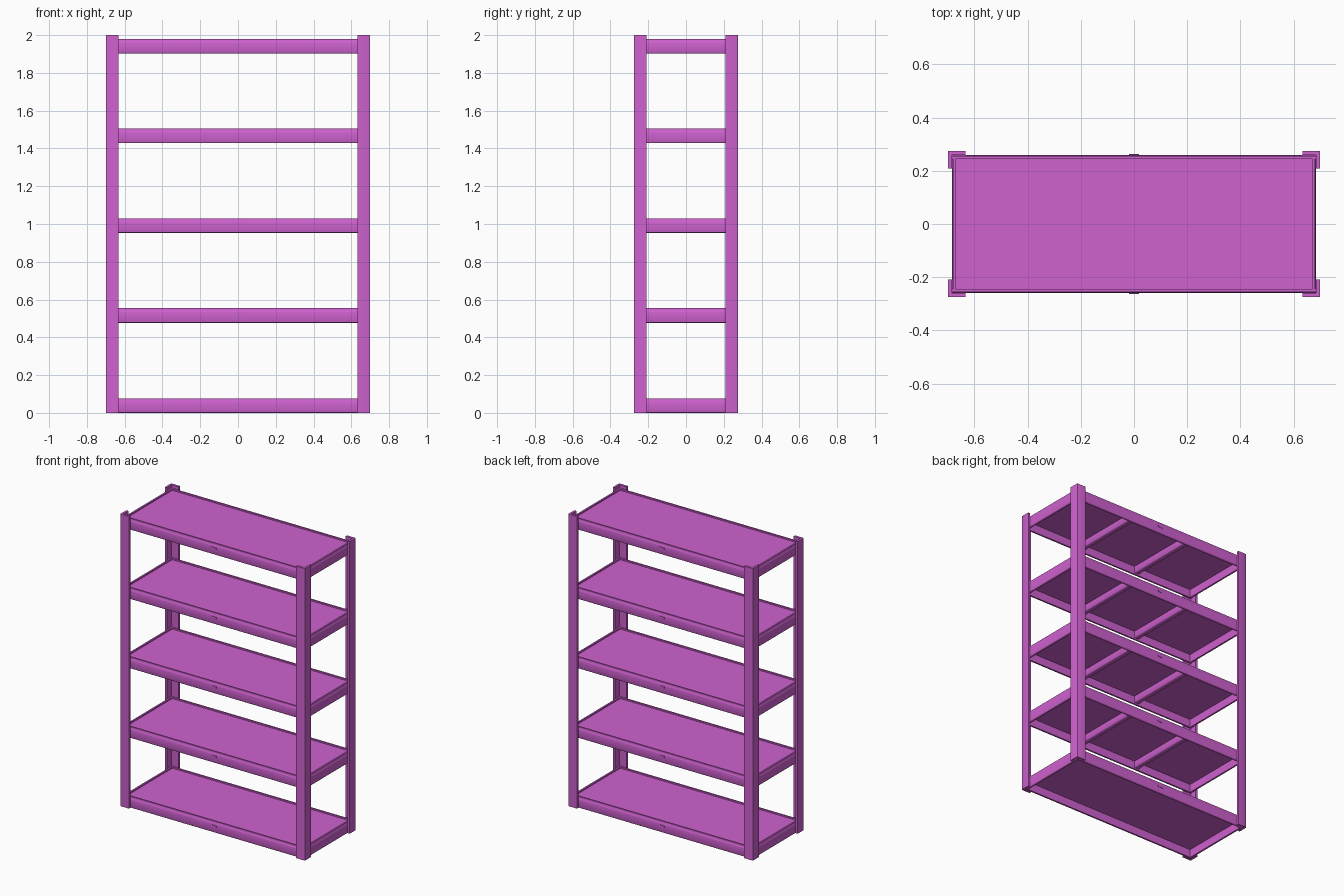
import bpy, bmesh, math
from mathutils import Vector, Matrix

if "Cube" in bpy.data.objects:
    bpy.data.objects.remove(bpy.data.objects["Cube"])

mat = bpy.data.materials.new("purple_paint")
mat.diffuse_color = (0.62, 0.12, 0.62, 1)
mat.use_nodes = True
mat.node_tree.nodes["Principled BSDF"].inputs["Base Color"].default_value = mat.diffuse_color
HX, HY, T = 0.70, 0.275, 0.015      # half width, half depth, steel thickness
LEVELS = [0.0, 0.477, 0.953, 1.428, 1.903]
BEAM_H = 0.077


def finish(name, bm):
    bmesh.ops.recalc_face_normals(bm, faces=bm.faces)
    me = bpy.data.meshes.new(name)
    bm.to_mesh(me)
    bm.free()
    ob = bpy.data.objects.new(name, me)
    me.materials.append(mat)
    bpy.context.collection.objects.link(ob)
    bpy.ops.object.select_all(action='DESELECT')
    ob.select_set(True)
    bpy.context.view_layer.objects.active = ob
    bpy.ops.object.shade_smooth_by_angle(angle=math.radians(50))
    return ob


def extrude(name, points, direction):
    """Closed 3D outline swept along a direction."""
    bm = bmesh.new()
    face = bm.faces.new([bm.verts.new(p) for p in points])
    geo = bmesh.ops.extrude_face_region(bm, geom=[face])["geom"]
    bmesh.ops.translate(bm, vec=Vector(direction),
                        verts=[g for g in geo if isinstance(g, bmesh.types.BMVert)])
    return finish(name, bm)


def box(name, centre, size):
    bm = bmesh.new()
    bmesh.ops.create_cube(bm, size=1, matrix=Matrix.Translation(centre) @ Matrix.Diagonal((*size, 1)))
    return finish(name, bm)


# Corner posts: L-angle with a softened outer corner
W, R = 0.067, 0.004
angle = [(HX - W, HY), (HX - R, HY), (HX - 0.3 * R, HY - 0.3 * R), (HX, HY - R),
         (HX, HY - W), (HX - T, HY - W), (HX - T, HY - T), (HX - W, HY - T)]
for sx, nx in ((-1, "left"), (1, "right")):
    for sy, ny in ((-1, "front"), (1, "back")):
        extrude(f"post_{ny}_{nx}", [(sx * x, sy * y, 0) for x, y in angle], (0, 0, 2))

# Beam cross-section: distance inward from the outer face, height
beam = [(T, 0), (0.005, 0), (0.0015, 0.0015), (0, 0.005), (0, 0.056), (0.001, 0.060),
        (0.004, 0.064), (0.004, BEAM_H), (T, BEAM_H)]
BX, BY = HX - T, HY - T
for i, z in enumerate(LEVELS, 1):
    for s, n in ((-1, "front"), (1, "back")):
        extrude(f"beam_{n}_{i}", [(-BX, s * (BY - d), z + h) for d, h in beam], (2 * BX, 0, 0))
        # Small centre clip on the long beam
        box(f"clip_{n}_{i}", (0, s * BY, z + 0.045), (0.036, 0.005, 0.011))
    for s, n in ((-1, "left"), (1, "right")):
        extrude(f"beam_{n}_{i}", [(s * (BX - d), T - BY, z + h) for d, h in beam],
                (0, 2 * (BY - T), 0))
    # Shelf panel set just below the beam tops
    box(f"shelf_panel_{i}", (0, 0, z + 0.062), (2 * (BX - T), 2 * (BY - T), 0.012))
    # Two support bars under every raised shelf
    if z > 0:
        for s, n in ((-1, "left"), (1, "right")):
            bar = [(-0.018, 0.056), (-0.018, 0.014), (-0.014, 0.010),
                   (0.014, 0.010), (0.018, 0.014), (0.018, 0.056)]
            extrude(f"support_bar_{n}_{i}", [(s * 0.228 + x, T - BY, z + h) for x, h in bar],
                    (0, 2 * (BY - T), 0))
